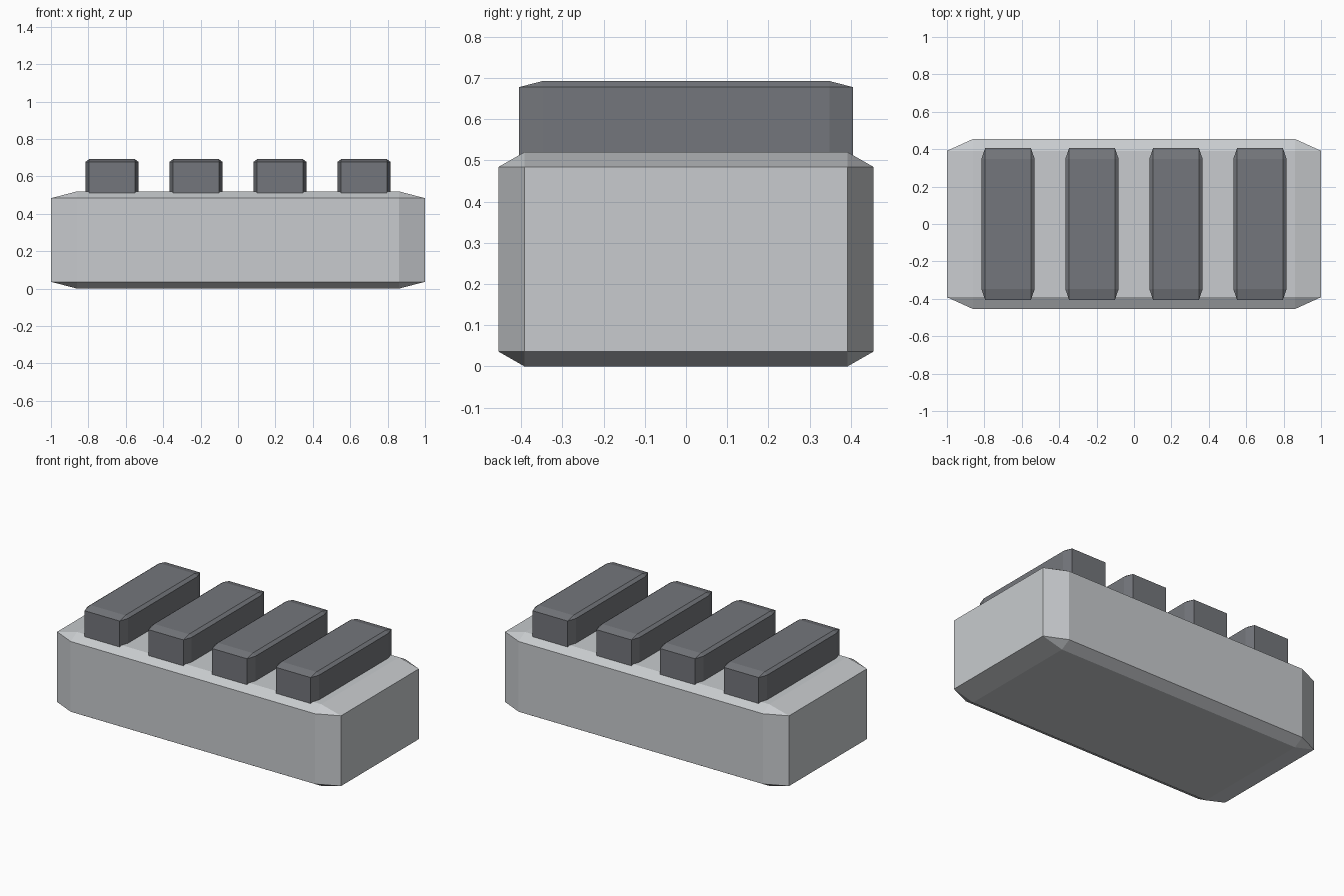
import bpy
import bmesh
from mathutils import Vector

default = bpy.data.objects.get("Cube")
if default:
    bpy.data.objects.remove(default, do_unlink=True)


def make_material(name, colour):
    mat = bpy.data.materials.new(name)
    mat.use_nodes = True
    mat.diffuse_color = colour
    mat.node_tree.nodes["Principled BSDF"].inputs["Base Color"].default_value = colour
    return mat


def chamfered_block(name, size, centre, mat):
    """Unit cube chamfered on every edge, then stretched so the chamfer stretches too."""
    bm = bmesh.new()
    bmesh.ops.create_cube(bm, size=1)
    bmesh.ops.bevel(bm, geom=bm.edges[:], offset=0.07, segments=1,
                    affect='EDGES', clamp_overlap=True)
    bmesh.ops.scale(bm, vec=Vector(size), verts=bm.verts)
    bmesh.ops.recalc_face_normals(bm, faces=bm.faces)
    mesh = bpy.data.meshes.new(name)
    bm.to_mesh(mesh)
    bm.free()
    mesh.materials.append(mat)
    obj = bpy.data.objects.new(name, mesh)
    obj.location = centre
    bpy.context.collection.objects.link(obj)
    return obj


light_grey = make_material("light grey", (0.58, 0.60, 0.62, 1))
dark_grey = make_material("dark grey", (0.175, 0.183, 0.20, 1))

# Main slab
chamfered_block("base_block", (2.0, 0.91, 0.52), (0, 0, 0.26), light_grey)

# Four raised ribs, sunk slightly into the slab
for i in range(4):
    x = (i - 1.5) * 0.449
    chamfered_block(f"rib_{i + 1}", (0.285, 0.81, 0.21), (x, 0, 0.587), dark_grey)
